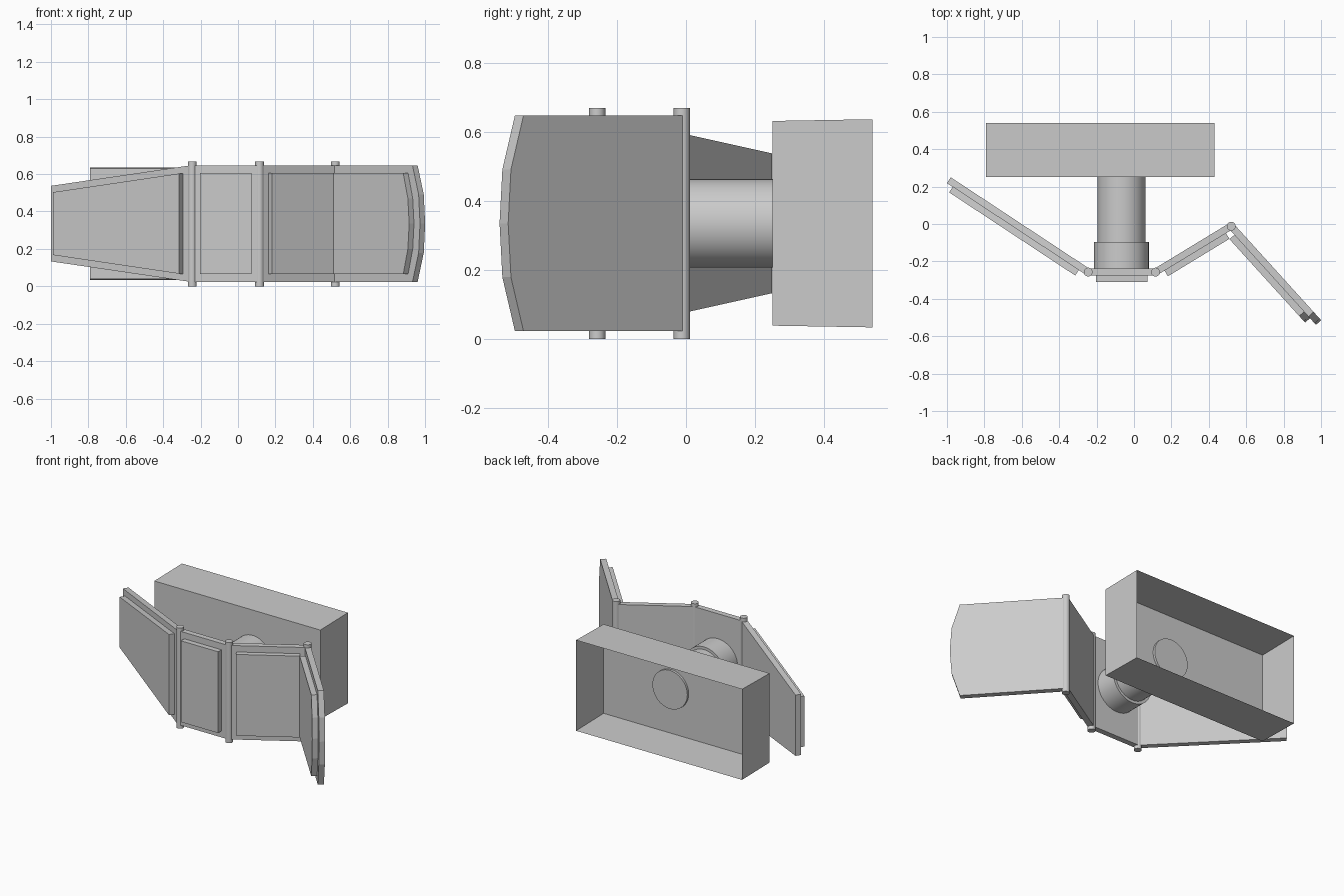
import bpy, bmesh, math
from mathutils import Vector

if "Cube" in bpy.data.objects:
    bpy.data.objects.remove(bpy.data.objects["Cube"])

ZC = 0.335                      # mid height of every part
PINS = [(-0.245, -0.257), (0.115, -0.257), (0.52, -0.012)]


def make(name, bm):
    bmesh.ops.recalc_face_normals(bm, faces=bm.faces)
    me = bpy.data.meshes.new(name)
    bm.to_mesh(me)
    bm.free()
    ob = bpy.data.objects.new(name, me)
    bpy.context.collection.objects.link(ob)
    return ob


def slab(name, pin, deg, profile, front, back):
    """Upright plate: profile of (distance from pin, z), thickness along the front normal."""
    a = math.radians(deg)
    u = Vector((math.cos(a), math.sin(a), 0))
    n = Vector((u.y, -u.x, 0)) * (1 if u.x > 0 else -1)
    o = Vector((*pin, 0))
    bm = bmesh.new()
    vs = [bm.verts.new(o + u * d + n * back + Vector((0, 0, z))) for d, z in profile]
    face = bm.faces.new(vs)
    new = bmesh.ops.extrude_face_region(bm, geom=[face])["geom"]
    bmesh.ops.translate(bm, vec=n * (front - back),
                        verts=[v for v in new if isinstance(v, bmesh.types.BMVert)])
    return make(name, bm)


def panel(name, pin, deg, base, raised):
    """Hinged plate plus the raised pad on its front face."""
    slab(name + "_plate", pin, deg, base, 0.0185, -0.0185)
    slab(name + "_pad", pin, deg, raised, 0.0535, 0.0185)


def outline(d0, h0, tip):
    """Mirror the half outline above and below the mid height."""
    half = [(d0, h0)] + tip
    return [(d, ZC + h) for d, h in half] + [(d, ZC - h) for d, h in reversed(half) if h > 0]


def cylinder(name, loc, r, depth, along_y=False, sides=48):
    bpy.ops.mesh.primitive_cylinder_add(vertices=sides, radius=r, depth=depth, location=loc,
                                        rotation=(math.pi / 2 if along_y else 0, 0, 0))
    ob = bpy.context.object
    ob.name = name
    bpy.ops.object.shade_smooth_by_angle(angle=math.radians(35))


# Four hinged panels
panel("left_wing", PINS[0], 146.6,
      outline(0.01, 0.31, [(0.892, 0.202)]),
      outline(0.048, 0.268, [(0.855, 0.168)]))
panel("centre_panel", PINS[0], 0,
      outline(0.01, 0.312, [(0.35, 0.312)]),
      outline(0.042, 0.27, [(0.316, 0.27)]))
panel("inner_right_panel", PINS[1], 31.3,
      outline(0.01, 0.312, [(0.465, 0.312)]),
      outline(0.045, 0.27, [(0.43, 0.27)]))
panel("outer_right_panel", PINS[2], -47.8,
      outline(0.01, 0.312, [(0.635, 0.312), (0.684, 0.156), (0.695, 0)]),
      outline(0.045, 0.27, [(0.600, 0.27), (0.637, 0.135), (0.647, 0)]))

# Hinge pins
for i, (x, y) in enumerate(PINS):
    cylinder(f"hinge_pin_{i + 1}", (x, y, 0.334), 0.0235, 0.668, sides=24)

# Mounting tube and collar
cylinder("mount_tube", (-0.067, 0.03, ZC), 0.128, 0.47, True)
cylinder("mount_collar", (-0.067, -0.168, ZC), 0.146, 0.145, True)

# Thin-walled housing, open at the back and slightly flared
bm = bmesh.new()
rings = []
for y, h in ((0.25, 0.296), (0.54, 0.301)):
    rings.append([bm.verts.new((x, y, ZC + s * h))
                  for x, s in ((-0.79, -1), (0.43, -1), (0.43, 1), (-0.79, 1))])
bm.faces.new(rings[0])
for i in range(4):
    j = (i + 1) % 4
    bm.faces.new((rings[0][i], rings[0][j], rings[1][j], rings[1][i]))
make("housing", bm)
